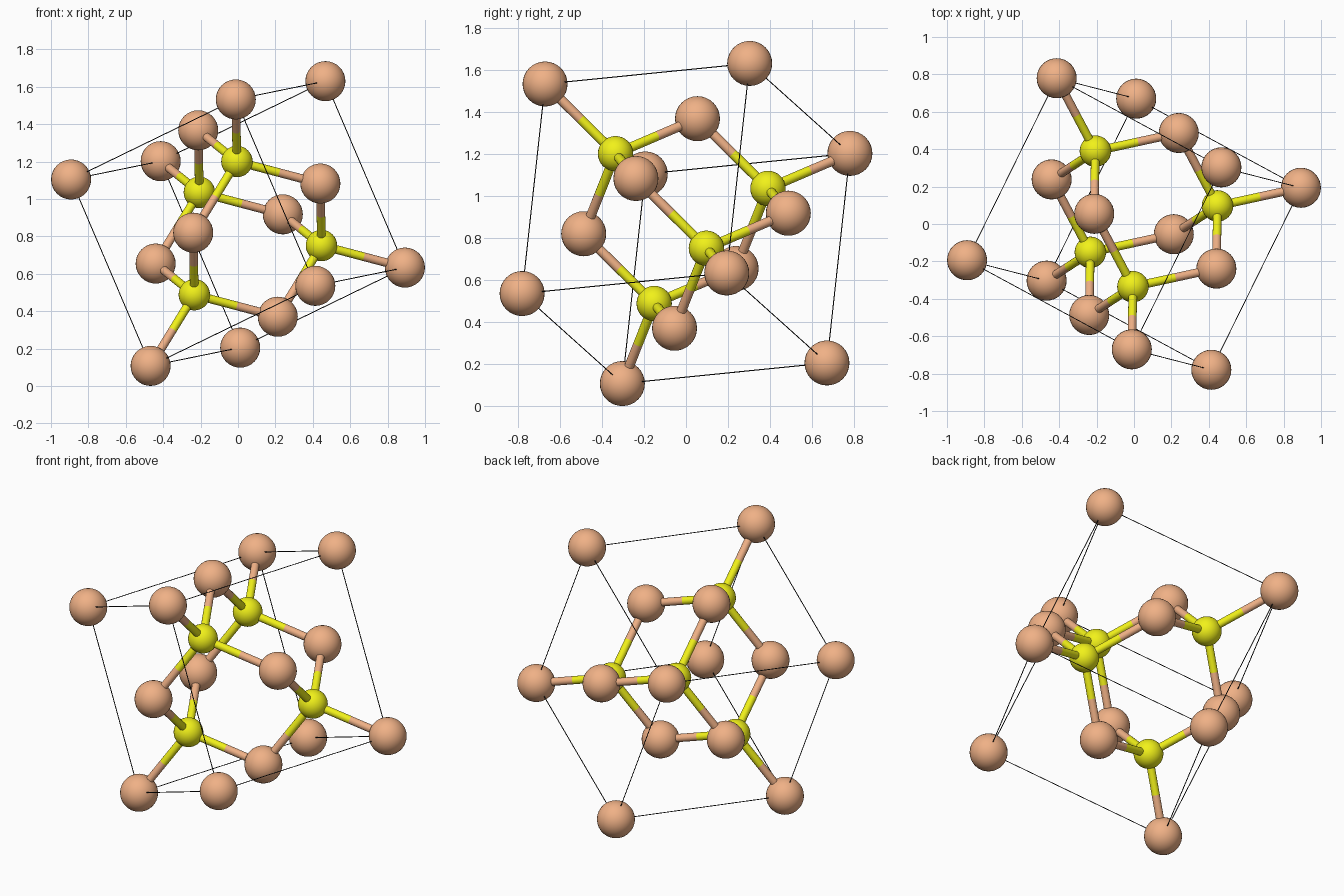
import bpy
from itertools import product
from mathutils import Vector

if "Cube" in bpy.data.objects:
    bpy.data.objects.remove(bpy.data.objects["Cube"])

ORIGIN_Z = 0.869            # height of the cell centre
COPPER_R, SULFUR_R, BOND_R, LINE_R = 0.107, 0.084, 0.023, 0.0025

# Cubic cell axes, squared up from the readings
u = Vector((0.48, 0.975, 0.098)).normalized()
v = Vector((0.879, -0.475, 0.427))
v = (v - u * v.dot(u)).normalized()
w = u.cross(v)
if w.z < 0:
    w = -w
EDGE = 1.089


def cell(f):
    """Fractional cell coordinates to world position."""
    a, b, c = (EDGE * (t - 0.5) for t in f)
    return u * a + v * b + w * c + Vector((0, 0, ORIGIN_Z))


def material(name, color):
    m = bpy.data.materials.new(name)
    m.diffuse_color = (*color, 1)
    m.use_nodes = True
    m.node_tree.nodes["Principled BSDF"].inputs["Base Color"].default_value = m.diffuse_color
    return m


copper = material("copper", (0.87, 0.44, 0.24))
yellow = material("yellow", (0.88, 0.88, 0.01))
black = material("black", (0.01, 0.01, 0.01))


def finish(name, mat):
    ob = bpy.context.object
    ob.name = name
    ob.data.materials.append(mat)
    bpy.ops.object.shade_smooth_by_angle()
    return ob


def ball(name, pos, r, mat):
    bpy.ops.mesh.primitive_uv_sphere_add(segments=32, ring_count=16, radius=r, location=pos)
    finish(name, mat)


def rod(name, p, q, r, mat, sides=16):
    d = q - p
    bpy.ops.mesh.primitive_cylinder_add(vertices=sides, radius=r, depth=d.length,
                                        location=(p + q) / 2,
                                        rotation=d.to_track_quat('Z', 'Y').to_euler())
    finish(name, mat)


# Large atoms on the cell corners and face centres
corners = list(product((0, 1), repeat=3))
faces = [tuple(s if i == k else 0.5 for i in range(3)) for k in range(3) for s in (0, 1)]
large = [cell(f) for f in corners + faces]
for i, p in enumerate(large):
    ball("corner_atom" if i < 8 else "face_atom", p, COPPER_R, copper)

# Small atoms inside, each with four two-coloured bonds
for f in ((.25, .25, .25), (.75, .75, .25), (.75, .25, .75), (.25, .75, .75)):
    s = cell(f)
    ball("inner_atom", s, SULFUR_R, yellow)
    for p in sorted(large, key=lambda q: (q - s).length)[:4]:
        mid = (s + p) / 2
        rod("bond_inner_half", s, mid, BOND_R, yellow)
        rod("bond_outer_half", mid, p, BOND_R, copper)

# Thin cell outline
for c in corners:
    for k in range(3):
        if c[k] == 0:
            e = tuple(1 if i == k else t for i, t in enumerate(c))
            rod("cell_edge", cell(c), cell(e), LINE_R, black, 6)
